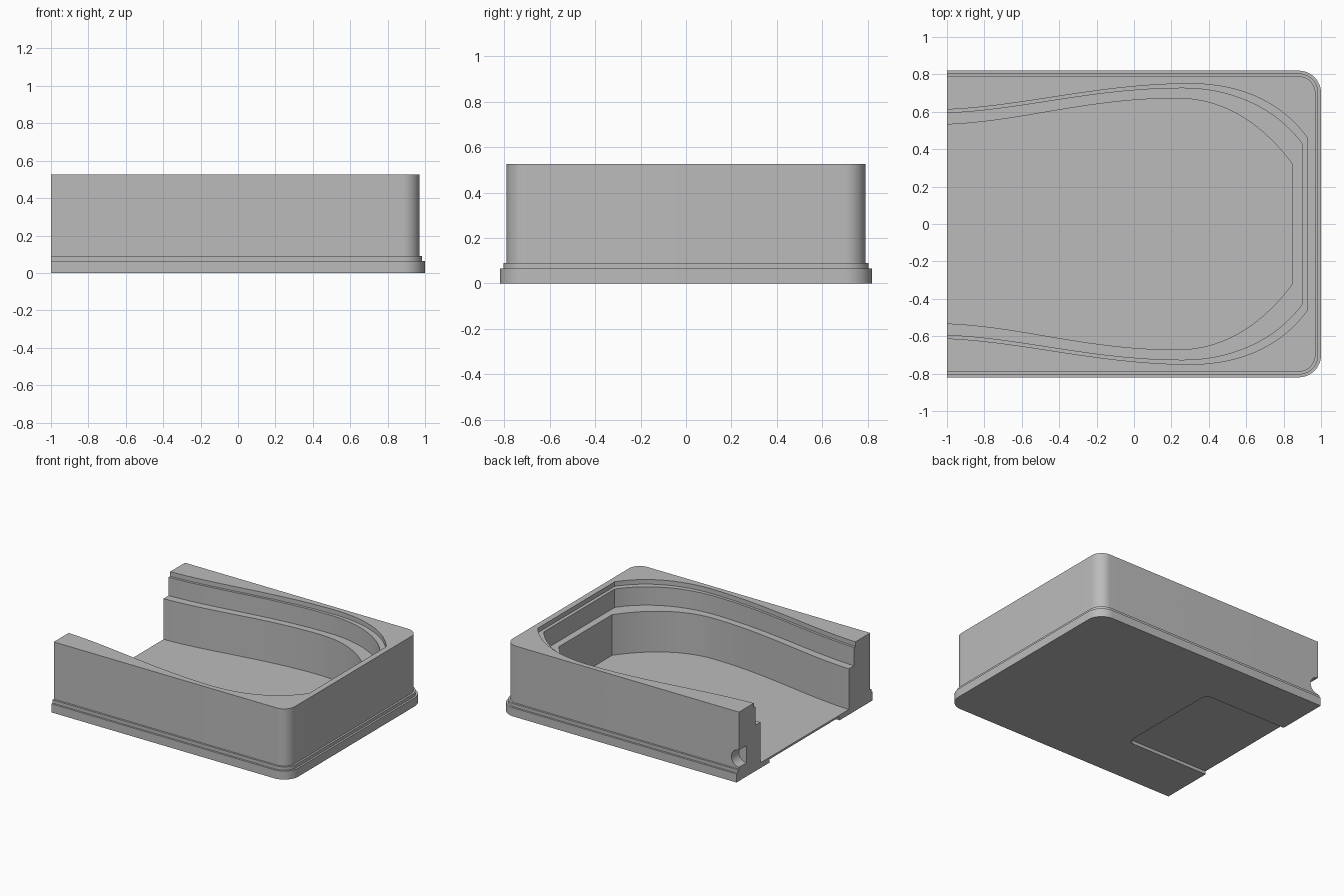
import bpy, bmesh, math
from mathutils import Vector
from mathutils.geometry import interpolate_bezier

if "Cube" in bpy.data.objects:
    bpy.data.objects.remove(bpy.data.objects["Cube"])

grey = bpy.data.materials.new("plain grey")
grey.use_nodes = True
colour = (0.5, 0.5, 0.5, 1)
grey.diffuse_color = colour
grey.node_tree.nodes["Principled BSDF"].inputs["Base Color"].default_value = colour


def loft(name, levels):
    """Closed solid through (z, outline) levels, all with equal point counts."""
    bm = bmesh.new()
    rings = [[bm.verts.new((x, y, z)) for x, y in outline] for z, outline in levels]
    for low, high in zip(rings, rings[1:]):
        for i in range(len(low)):
            j = (i + 1) % len(low)
            bm.faces.new((low[i], low[j], high[j], high[i]))
    bm.faces.new(rings[0][::-1])
    bm.faces.new(rings[-1])
    bmesh.ops.recalc_face_normals(bm, faces=bm.faces)
    mesh = bpy.data.meshes.new(name)
    bm.to_mesh(mesh)
    bm.free()
    mesh.materials.append(grey)
    obj = bpy.data.objects.new(name, mesh)
    bpy.context.collection.objects.link(obj)
    return obj


def mirrored(half):
    """Outline from its +y half, running from the open end to the closed end."""
    return [(x, -y) for x, y in half] + [(x, y) for x, y in reversed(half)]


def rounded_end(start, end, width, radius, steps=12):
    half = [(start, width)]
    for i in range(steps + 1):
        a = math.pi / 2 * (1 - i / steps)
        half.append((end - radius + radius * math.cos(a),
                     width - radius + radius * math.sin(a)))
    return mirrored(half)


def shell(inset):
    return rounded_end(-1, 1 - inset, 0.82 - inset, 0.12 - inset)


def waisted(mouth, peak, kink):
    """Flared pocket outline with a flat closed end."""
    (px, py), (kx, ky) = peak, kink
    v = lambda x, y: Vector((x, y, 0))
    flare = interpolate_bezier(v(-1, mouth), v(-0.6, mouth + 0.015),
                               v(px - 0.48, py), v(px, py), 24)
    bend = interpolate_bezier(v(px, py), v(px + 0.28, py),
                              v(kx - 0.13, ky + 0.18), v(kx, ky), 24)
    return mirrored([(-1.1, mouth)] + [(p.x, p.y) for p in flare + bend[1:]])


# Stepped plinth and tall wall
case = loft("case", [(0, shell(0)), (0.065, shell(0)), (0.065, shell(0.015)),
                     (0.09, shell(0.015)), (0.09, shell(0.03)), (0.525, shell(0.03))])

# Stepped pocket, open at the -x end
inner = waisted(0.532, (0.23, 0.672), (0.847, 0.319))
middle = waisted(0.593, (0.26, 0.726), (0.9, 0.427))
rim = waisted(0.612, (0.3, 0.75), (0.925, 0.463))
pocket = loft("pocket_cutter", [(0.04, inner), (0.35, inner), (0.35, middle),
                                (0.49, middle), (0.49, rim), (0.6, rim)])

# Shallow slot underneath
slot_outline = rounded_end(-1.1, -0.3, 0.42, 0.05)
slot = loft("slot_cutter", [(-0.1, slot_outline), (0.025, slot_outline)])

# Half-round notch at the open end of the back wall
circle = [(-1 + 0.065 * math.cos(a), 0.17 + 0.065 * math.sin(a))
          for a in (math.tau * i / 32 for i in range(32))]
notch = loft("notch_cutter", [(0.7, circle), (0.9, circle)])
for vert in notch.data.vertices:
    x, z, y = vert.co
    vert.co = (x, y, z)
notch.data.flip_normals()

for cutter in (pocket, slot, notch):
    mod = case.modifiers.new(cutter.name, "BOOLEAN")
    mod.operation = "DIFFERENCE"
    mod.solver = "EXACT"
    mod.object = cutter
    bpy.context.view_layer.objects.active = case
    bpy.ops.object.modifier_apply(modifier=mod.name)
    bpy.data.objects.remove(cutter)

bpy.ops.object.select_all(action="DESELECT")
case.select_set(True)
bpy.context.view_layer.objects.active = case
bpy.ops.object.shade_smooth_by_angle(angle=math.radians(25))
